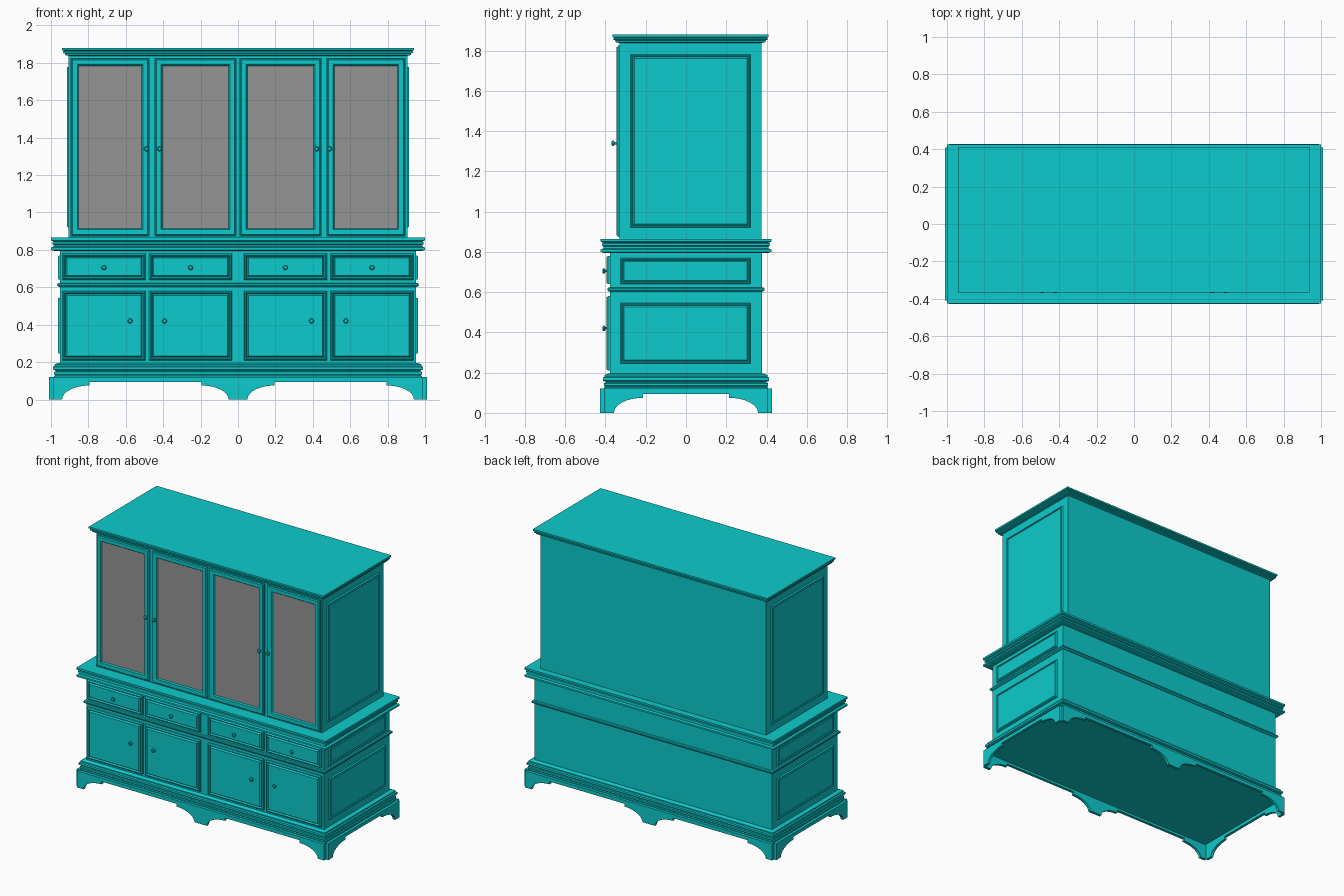
import bpy, bmesh, math

if "Cube" in bpy.data.objects:
    bpy.data.objects.remove(bpy.data.objects["Cube"])


def material(name, rgb):
    m = bpy.data.materials.new(name)
    m.use_nodes = True
    m.diffuse_color = (*rgb, 1)
    m.node_tree.nodes["Principled BSDF"].inputs["Base Color"].default_value = (*rgb, 1)
    return m


PAINT = material("turquoise_paint", (0.004, 0.60, 0.61))
GLASS = material("grey_glass", (0.30, 0.30, 0.30))


def finish(name, bm, smooth=False):
    bmesh.ops.recalc_face_normals(bm, faces=bm.faces)
    me = bpy.data.meshes.new(name)
    bm.to_mesh(me)
    bm.free()
    me.materials.append(PAINT)
    me.materials.append(GLASS)
    if smooth:
        me.shade_smooth()
        me.set_sharp_from_angle(angle=math.radians(35))
    ob = bpy.data.objects.new(name, me)
    bpy.context.collection.objects.link(ob)
    return ob


def loft(name, rings, end_mat=0, smooth=False):
    """Skin a list of closed rings and cap both ends."""
    bm = bmesh.new()
    loops = [[bm.verts.new(p) for p in r] for r in rings]
    n = len(rings[0])
    for a, b in zip(loops, loops[1:]):
        for i in range(n):
            j = (i + 1) % n
            bm.faces.new((a[i], a[j], b[j], b[i]))
    bm.faces.new(loops[0][::-1])
    bm.faces.new(loops[-1]).material_index = end_mat
    return finish(name, bm, smooth)


def rect(u0, u1, v0, v1):
    return [(u0, v0), (u1, v0), (u1, v1), (u0, v1)]


def moulding(name, hx, hy, cy, profile):
    """Rectangular stack: profile is (overhang, z) pairs."""
    loft(name, [[(x, y + cy, z) for x, y in rect(-hx - o, hx + o, -hy - o, hy + o)]
                for o, z in profile])


def front(y):
    return lambda u, v, h: (u, y - h, v)


def side(x):
    return lambda u, v, h: (x + math.copysign(h, x), u, v)


def panel(name, place, u0, u1, v0, v1, profile, end_mat=0):
    """Raised panel: profile is (inset, height) pairs."""
    loft(name, [[place(u, v, h) for u, v in rect(u0 + i, u1 - i, v0 + i, v1 - i)]
                for i, h in profile], end_mat)


def knob(name, place, u, v):
    shape = [(.006, 0), (.006, .02), (.013, .023), (.013, .03), (.008, .034)]
    angles = [math.tau * k / 16 for k in range(16)]
    loft(name, [[place(u + r * math.cos(a), v + r * math.sin(a), h) for a in angles]
                for r, h in shape], smooth=True)


def skirt_board(name, a, b, place, thick=0.02, foot=0.05, run=0.145, top=0.12):
    """Board with a foot at each end and a stepped arch between them."""
    rise, flat = 0.075, 0.095
    arc = [(run * (1 - math.cos(t)), rise * math.sin(t))
           for t in [math.pi / 2 * k / 8 for k in range(9)]]
    left = [(a, top), (a, 0)] + [(a + foot + d, z) for d, z in arc] + [(a + foot + run, flat)]
    outline = left + [(a + b - u, z) for u, z in reversed(left)]
    loft(name, [[place(u, z, h) for u, z in outline] for h in (0, -thick)])


# Main sizes
LX, LY = 0.953, 0.377            # lower cabinet half sizes
UX, UY, UC = 0.905, 0.3525, 0.0225   # upper cabinet half sizes and y centre
SX, SY = 0.99, 0.408             # skirt half sizes

# Bracket-foot skirt on all four sides
for y, n in ((-SY, "front"), (SY, "back")):
    inward = (lambda u, v, h, y=y: (u, y + math.copysign(h, y), v))
    skirt_board(n + "_skirt_right", -SX, 0, inward)
    skirt_board(n + "_skirt_left", 0, SX, inward)
for s, n in ((-1, "right"), (1, "left")):
    skirt_board(n + "_side_skirt", -SY, SY, side(s * SX))

# Carcasses and mouldings
moulding("base_moulding", LX, LY, 0, [
    (.03, .112), (.03, .125), (.025, .13), (.03, .135), (.03, .147), (.022, .15),
    (.022, .155), (.036, .16), (.036, .175), (.028, .18), (.028, .188), (.01, .195)])
moulding("lower_cabinet", LX, LY, 0, [(0, .19), (0, .80)])
moulding("waist_moulding", LX, LY, 0, [
    (0, .602), (.01, .605), (.014, .61), (.014, .617), (.01, .622), (0, .624)])
moulding("counter", LX, LY, 0, [
    (.03, .795), (.047, .80), (.047, .812), (.033, .817), (.033, .827), (.04, .831),
    (.04, .841), (.033, .845), (.047, .851), (.047, .865)])
moulding("upper_cabinet", UX, UY, UC, [(0, .86), (0, 1.85)])
moulding("crown", UX, UY, UC, [
    (0, 1.838), (.02, 1.842), (.02, 1.85), (.03, 1.854), (.03, 1.861),
    (.025, 1.864), (.036, 1.868), (.036, 1.88)])

# Panel cross sections
RAISED = [(0, 0), (0, .01), (.006, .018), (.011, .018), (.017, .008), (.024, .019)]
SIDE = [(0, 0), (.004, .01), (.009, .01), (.012, .004), (.018, .009)]
DOOR = [(0, 0), (0, .009), (.005, .009), (.01, .016), (.036, .016), (.042, .007)]

# Side panels
for s, n in ((-1, "right"), (1, "left")):
    panel(n + "_lower_panel", side(s * LX), -.325, .32, .245, .545, SIDE)
    panel(n + "_middle_panel", side(s * LX), -.325, .32, .64, .77, SIDE)
    panel(n + "_upper_panel", side(s * UX), -.275, .32, .92, 1.78, SIDE)

# Drawers, doors and knobs, mirrored about the centre
low, high = front(-LY), front(UC - UY)
knob_at_low, knob_at_high = front(-LY - .004), front(UC - UY - .005)
for s, n in ((-1, "right"), (1, "left")):
    for k, (a, b) in {"inner": (.032, .475), "outer": (.495, .938)}.items():
        u0, u1 = sorted((s * a, s * b))
        panel(f"{n}_{k}_drawer", low, u0, u1, .64, .78, RAISED)
        panel(f"{n}_{k}_cupboard_door", low, u0, u1, .21, .58, RAISED)
        knob(f"{n}_{k}_drawer_knob", knob_at_low, s * (a + b) / 2, .705)
        knob(f"{n}_{k}_cupboard_knob", knob_at_low, s * (.393 if k == "inner" else .577), .42)
    for k, (a, b) in {"inner": (.008, .447), "outer": (.473, .895)}.items():
        u0, u1 = sorted((s * a, s * b))
        panel(f"{n}_{k}_glass_door", high, u0, u1, .873, 1.826, DOOR, 1)
        knob(f"{n}_{k}_glass_door_knob", knob_at_high, s * (.42 if k == "inner" else .49), 1.34)
